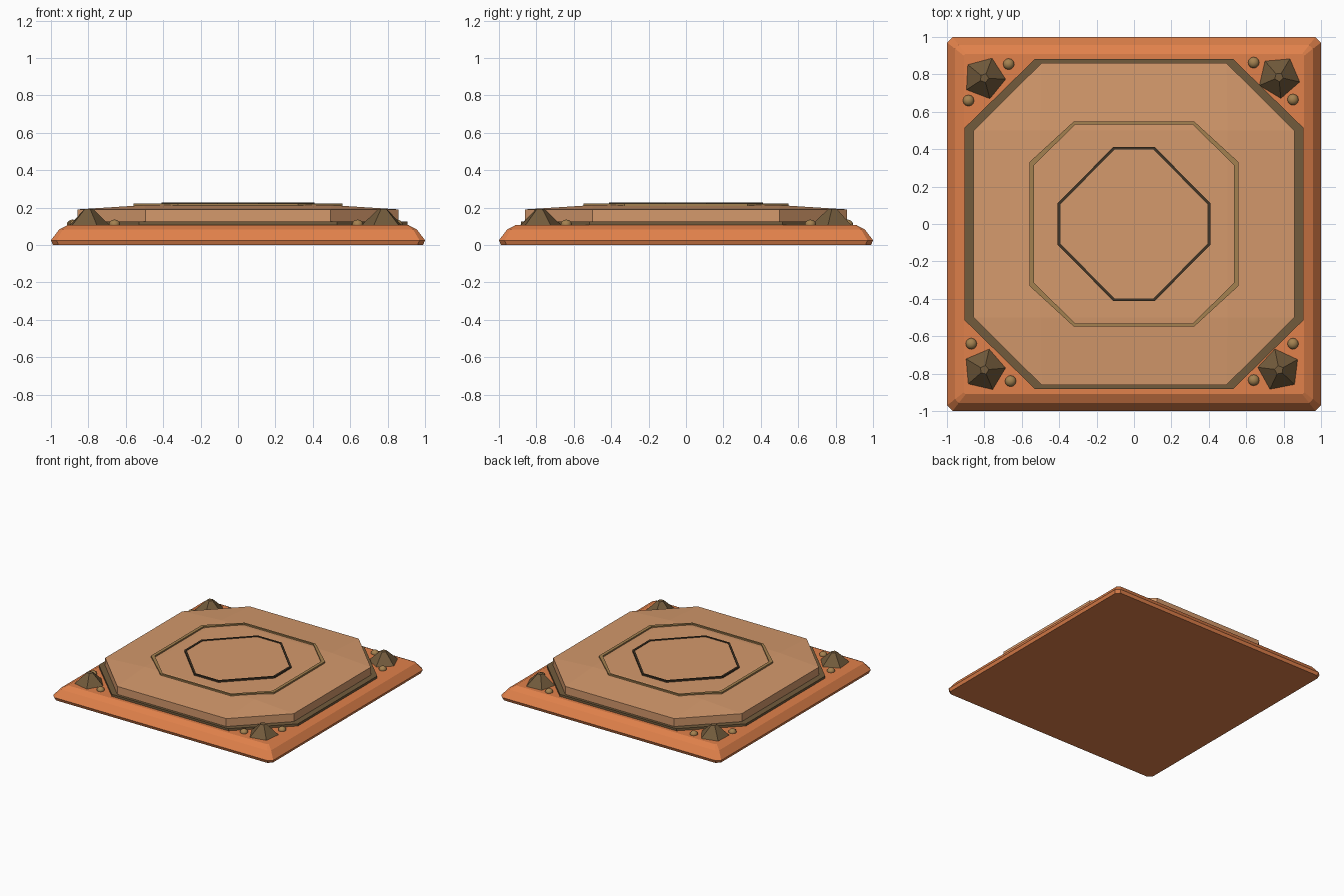
import bpy, bmesh, math

if "Cube" in bpy.data.objects:
    bpy.data.objects.remove(bpy.data.objects["Cube"])


def material(name, rgb):
    m = bpy.data.materials.new(name)
    m.diffuse_color = (*rgb, 1)
    m.use_nodes = True
    m.node_tree.nodes["Principled BSDF"].inputs["Base Color"].default_value = m.diffuse_color
    return m


orange = material("orange_clay", (0.75, 0.22, 0.07))
sand = material("sandstone", (0.66, 0.32, 0.15))
bronze = material("dark_bronze", (0.17, 0.105, 0.045))
brass = material("dull_brass", (0.37, 0.22, 0.08))
groove = material("dark_inlay", (0.05, 0.033, 0.018))


def octagon(hx, hy, vx, vy):
    """Counter-clockwise square with cut corners: half sizes and cut positions."""
    return [(hx, -vy), (hx, vy), (vx, hy), (-vx, hy),
            (-hx, vy), (-hx, -vy), (-vx, -hy), (vx, -hy)]


def loft(name, sections, mat, closed=False):
    """Skin a stack of (outline, z); closed joins last to first, else caps."""
    bm = bmesh.new()
    loops = [[bm.verts.new((x, y, z)) for x, y in pts] for pts, z in sections]
    pairs = list(zip(loops, loops[1:]))
    if closed:
        pairs.append((loops[-1], loops[0]))
    else:
        bm.faces.new(loops[0][::-1])
        bm.faces.new(loops[-1])
    for a, b in pairs:
        for i in range(8):
            j = (i + 1) % 8
            bm.faces.new((a[i], a[j], b[j], b[i]))
    bmesh.ops.remove_doubles(bm, verts=bm.verts, dist=1e-5)
    bmesh.ops.recalc_face_normals(bm, faces=bm.faces)
    me = bpy.data.meshes.new(name)
    bm.to_mesh(me)
    bm.free()
    me.materials.append(mat)
    ob = bpy.data.objects.new(name, me)
    bpy.context.collection.objects.link(ob)
    return ob


def frame(name, outer, inner, z0, z1, mat):
    return loft(name, [(outer, z0), (outer, z1), (inner, z1), (inner, z0)], mat, True)


def cut_square(h, cut):
    return octagon(h, h, h - cut, h - cut)


# Square base with rounded-over rim
loft("base", [(cut_square(0.99, 0.03), 0), (cut_square(1.0, 0.03), 0.025),
              (cut_square(0.957, 0.02), 0.082), (cut_square(0.91, 0.01), 0.107)], orange)

# Dark octagonal trim under the slab
loft("trim", [(octagon(0.905, 0.882, 0.53, 0.515), 0.10),
              (octagon(0.905, 0.882, 0.53, 0.515), 0.125)], bronze)

# Slab: straight sides, then faces rising gently to a flat square
slab = octagon(0.857, 0.86, 0.495, 0.5)
loft("slab", [(slab, 0.12), (slab, 0.19), (octagon(0.5, 0.5, 0.5, 0.5), 0.213)], sand)

# Brass frame and dark inlay with centre plate
frame("outer_frame", octagon(0.56, 0.548, 0.322, 0.33),
      octagon(0.535, 0.533, 0.312, 0.315), 0.195, 0.222, brass)
inlay_in = octagon(0.394, 0.398, 0.104, 0.104)
frame("inner_frame", octagon(0.41, 0.412, 0.11, 0.11), inlay_in, 0.205, 0.226, groove)
loft("centre_plate", [(inlay_in, 0.205), (inlay_in, 0.221)], sand)

# Five-sided corner studs: x, y, rotation in degrees
studs = [(-0.80, 0.78, -3), (0.775, 0.785, -13), (-0.80, -0.78, 5), (0.775, -0.78, 29)]
for i, (x, y, turn) in enumerate(studs):
    bpy.ops.mesh.primitive_cone_add(vertices=5, radius1=0.118, radius2=0.024, depth=0.09,
                                    location=(x, y, 0.148))
    ob = bpy.context.object
    ob.name = f"corner_stud_{i + 1}"
    # first cone vertex points to +y
    ob.rotation_euler.z = math.radians(turn - 90)
    ob.data.materials.append(bronze)

# Small beads beside each stud
beads = [(-0.67, 0.855), (-0.885, 0.66), (0.64, 0.863), (0.85, 0.665),
         (-0.87, -0.64), (-0.66, -0.84), (0.64, -0.835), (0.85, -0.64)]
for i, (x, y) in enumerate(beads):
    bpy.ops.mesh.primitive_uv_sphere_add(segments=12, ring_count=8, radius=0.03,
                                         location=(x, y, 0.11))
    ob = bpy.context.object
    ob.name = f"bead_{i + 1}"
    ob.scale.z = 0.85
    ob.data.materials.append(brass)
    bpy.ops.object.shade_smooth_by_angle()
